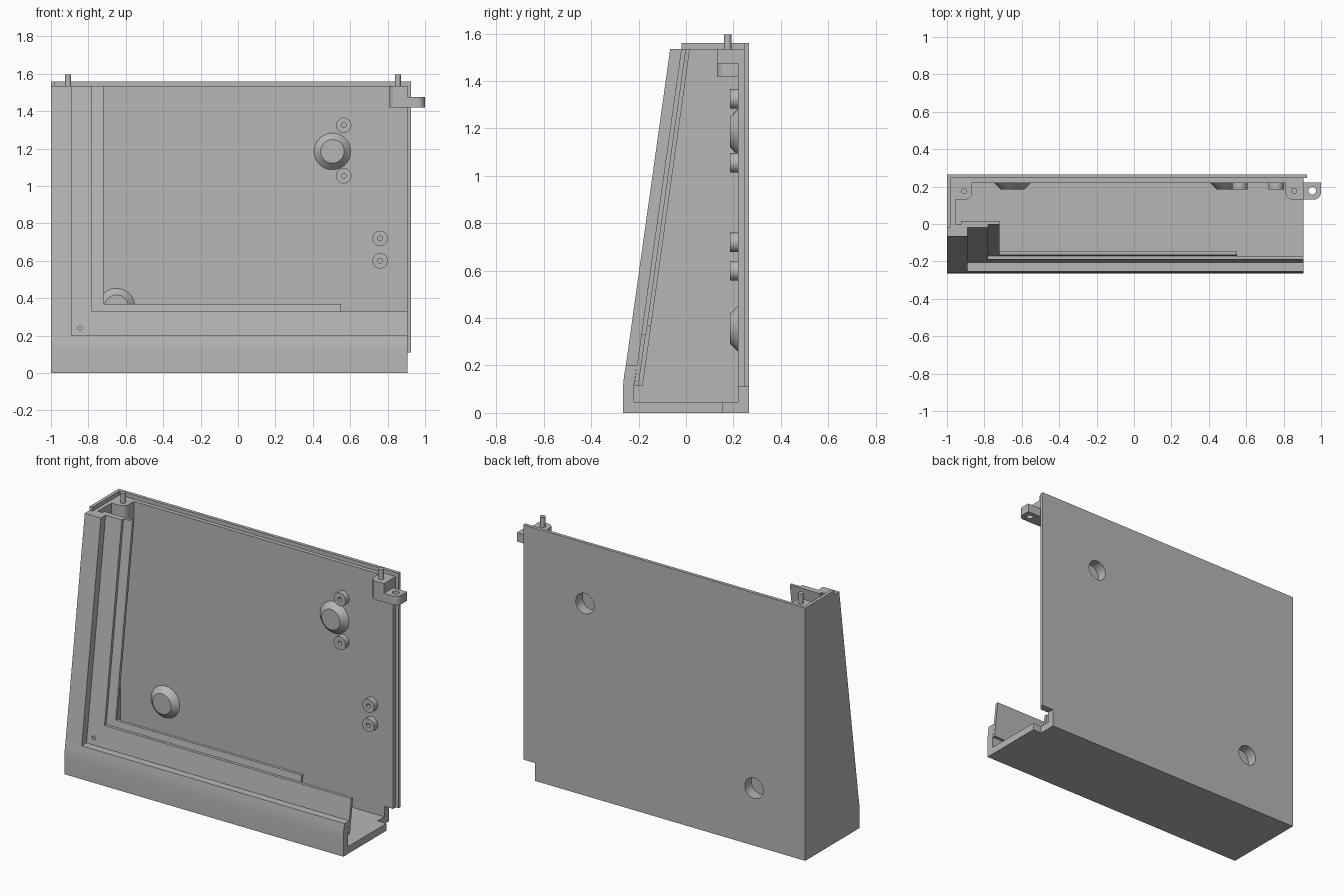
import bpy, bmesh, math
from mathutils import Matrix, Vector

if "Cube" in bpy.data.objects:
    bpy.data.objects.remove(bpy.data.objects["Cube"], do_unlink=True)

grey = bpy.data.materials.new("plain grey")
grey.use_nodes = True
COLOUR = (0.47, 0.47, 0.47, 1)
grey.diffuse_color = COLOUR
grey.node_tree.nodes["Principled BSDF"].inputs["Base Color"].default_value = COLOUR

LEFT, RIGHT, BACK, TOP = -1.0, 0.905, 0.265, 1.535
WALL = 0.045


def finish(name, bm):
    bmesh.ops.recalc_face_normals(bm, faces=bm.faces)
    mesh = bpy.data.meshes.new(name)
    bm.to_mesh(mesh)
    bm.free()
    mesh.materials.append(grey)
    ob = bpy.data.objects.new(name, mesh)
    bpy.context.collection.objects.link(ob)
    return ob


def extrude(name, points, direction):
    bm = bmesh.new()
    face = bm.faces.new([bm.verts.new(p) for p in points])
    new = bmesh.ops.extrude_face_region(bm, geom=[face])["geom"]
    verts = [g for g in new if isinstance(g, bmesh.types.BMVert)]
    bmesh.ops.translate(bm, verts=verts, vec=Vector(direction))
    return finish(name, bm)


def prism(name, x0, x1, profile):
    return extrude(name, [(x0, y, z) for y, z in profile], (x1 - x0, 0, 0))


def box(name, x0, x1, y0, y1, z0, z1):
    return prism(name, x0, x1, [(y0, z0), (y1, z0), (y1, z1), (y0, z1)])


def cone(name, start, end, r0, r1=None, sides=40):
    start, end = Vector(start), Vector(end)
    axis = end - start
    bm = bmesh.new()
    turn = axis.to_track_quat("Z", "Y").to_matrix().to_4x4()
    bmesh.ops.create_cone(bm, cap_ends=True, segments=sides, radius1=r0,
                          radius2=r0 if r1 is None else r1, depth=axis.length,
                          matrix=Matrix.Translation((start + end) / 2) @ turn)
    return finish(name, bm)


def combine(ob, others, operation="DIFFERENCE"):
    for other in others:
        mod = ob.modifiers.new("combine", "BOOLEAN")
        mod.operation, mod.solver, mod.object = operation, "EXACT", other
        bpy.context.view_layer.update()
        graph = bpy.context.evaluated_depsgraph_get()
        mesh = bpy.data.meshes.new_from_object(ob.evaluated_get(graph))
        ob.modifiers.clear()
        ob.data = mesh
        bpy.data.objects.remove(other, do_unlink=True)


def smooth(ob):
    bpy.ops.object.select_all(action="DESELECT")
    ob.select_set(True)
    bpy.context.view_layer.objects.active = ob
    bpy.ops.object.shade_smooth_by_angle(angle=math.radians(30))


def slope(z, offset=0):
    # y of the leaning front at height z, moved inwards by offset
    return -0.265 + 0.14 * (z - 0.12) + offset


def layer(name, x0, x1, z0, z1, near, far):
    return prism(name, x0, x1, [(slope(z0, near), z0), (slope(z0, far), z0),
                                (slope(z1, far), z1), (slope(z1, near), z1)])


# Floor and low front wall, with a notch at the open back corner
curve = [(-0.265, 0), (-0.265, 0.12), (-0.261, 0.16), (slope(0.2), 0.2)]
tray = prism("floor_and_front_wall", LEFT, RIGHT,
             curve + [(slope(0.2, 0.047), 0.2), (-0.22, 0.115),
                      (-0.22, WALL), (BACK, WALL), (BACK, 0)])
combine(tray, [box("notch", 0.845, 1.1, 0.155, 0.4, -0.1, 0.11)])
smooth(tray)

# Side wall with its raised outer lip
prism("side_wall", LEFT, LEFT + WALL, curve + [(slope(TOP), TOP), (BACK, TOP), (BACK, 0)])
box("side_lip", LEFT, LEFT + 0.02, -0.02, BACK, TOP, 1.56)

# Back wall with lip, end tongue and dished recesses
back = box("back_wall", LEFT, RIGHT, BACK - WALL, BACK, 0, TOP)
combine(back, [box("notch", 0.845, 1.1, 0.155, 0.4, -0.1, 0.11)])
dishes = [(0.505, 1.185), (-0.65, 0.355)]
combine(back, [cone("hole", (x, 0.15, z), (x, 0.3, z), 0.063) for x, z in dishes])
smooth(back)
box("back_lip", LEFT, RIGHT, BACK - 0.02, BACK, TOP, 1.56)
box("back_tongue", RIGHT, 0.925, BACK - 0.02, BACK, 0.11, 1.56)

for i, (x, z) in enumerate(dishes):
    dish = cone(f"dish_{i + 1}", (x, 0.222, z), (x, 0.185, z), 0.1, 0.063)
    combine(dish, [cone("hole", (x, 0.2, z), (x, 0.3, z), 0.063)])
    smooth(dish)

# Small screw bosses on the inside of the back wall
for i, (x, z) in enumerate([(0.565, 1.325), (0.565, 1.055), (0.76, 0.72), (0.76, 0.6)]):
    boss = cone(f"screw_boss_{i + 1}", (x, 0.222, z), (x, 0.185, z), 0.041)
    combine(boss, [cone("hole", (x, 0.21, z), (x, 0.1, z), 0.013, sides=20)])
    smooth(boss)

# Stepped front frame
layer("frame_outer_post", LEFT, -0.89, 0.2, TOP, 0, 0.047)
post = layer("frame_middle_post", LEFT + WALL, -0.78, 0.115, TOP, 0.047, 0.065)
combine(post, [cone("hole", (-0.845, -0.3, 0.24), (-0.845, -0.19, 0.24), 0.012, sides=20)])
layer("frame_middle_rail", -0.78, RIGHT, 0.115, 0.33, 0.047, 0.065)
layer("frame_inner_post", -0.925, -0.72, 0.115, TOP, 0.065, 0.083)
layer("frame_inner_rail", -0.72, 0.55, 0.115, 0.37, 0.065, 0.083)


def bracket(name, x0, x1, z0, z1, round_x):
    # Block on the back wall, with one rounded front corner
    y0, y1, r = 0.13, 0.222, 0.04
    side = 1 if round_x == x1 else -1
    arc = [(round_x - side * r * (1 - math.cos(a)), y0 + r * (1 - math.sin(a)), z0)
           for a in [math.pi / 2 * k / 8 for k in range(9)]]
    other = x0 if side == 1 else x1
    return extrude(name, [(round_x, y1, z0)] + arc + [(other, y0, z0), (other, y1, z0)],
                   (0, 0, z1 - z0))


# Corner brackets with locating pins
smooth(bracket("left_bracket", LEFT + WALL, -0.865, 1.42, TOP, -0.865))
smooth(bracket("right_bracket", 0.81, RIGHT, 1.42, TOP, 0.81))
for name, x in [("left_pin", -0.908), ("right_pin", 0.855)]:
    smooth(cone(name, (x, 0.176, 1.5), (x, 0.176, 1.597), 0.016, sides=24))

# Protruding ear with a screw hole
ear = bracket("ear", RIGHT, 1.0, 1.42, 1.475, 1.0)
combine(ear, [cone("hole", (0.953, 0.178, 1.3), (0.953, 0.178, 1.6), 0.02, sides=24)])
smooth(ear)
